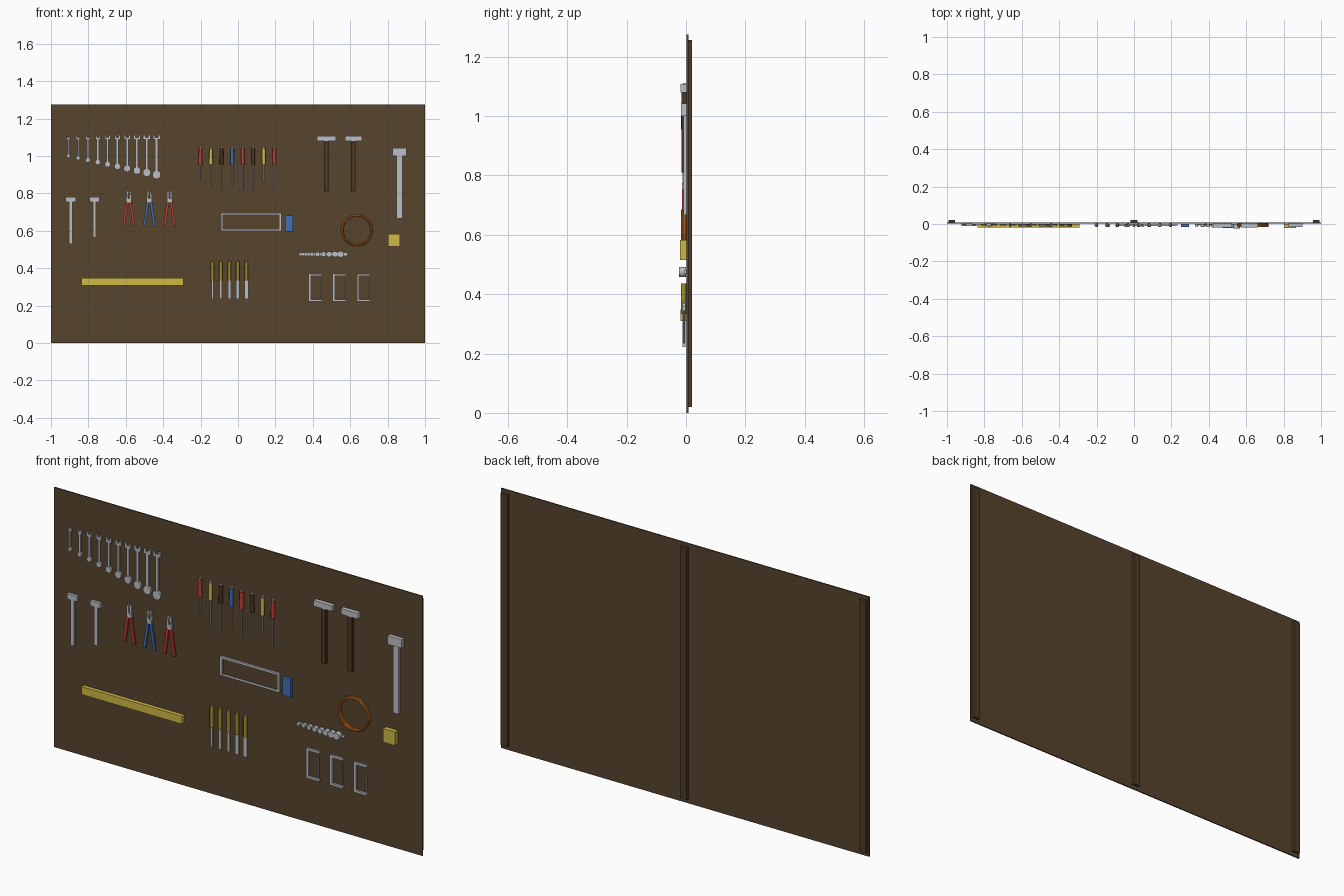
import bpy, math
from mathutils import Vector, Matrix

if "Cube" in bpy.data.objects:
    bpy.data.objects.remove(bpy.data.objects["Cube"])

COLOURS = {
    "board brown": (0.095, 0.058, 0.027), "batten brown": (0.075, 0.043, 0.022),
    "steel grey": (0.50, 0.52, 0.55), "red": (0.55, 0.045, 0.035),
    "yellow": (0.62, 0.48, 0.06), "blue": (0.05, 0.16, 0.47),
    "dark wood": (0.07, 0.035, 0.015), "orange": (0.65, 0.17, 0.02),
    "olive yellow": (0.36, 0.27, 0.025),
}
MATS = {}
for name, rgb in COLOURS.items():
    MATS[name] = bpy.data.materials.new(name)
    MATS[name].diffuse_color = (*rgb, 1)


def finish(ob, name, colour, smooth=False):
    ob.name = name
    ob.data.materials.append(MATS[colour])
    if smooth:
        bpy.ops.object.shade_smooth_by_angle(angle=math.radians(40))
    return ob


def box(name, colour, x0, x1, y0, y1, z0, z1):
    bpy.ops.mesh.primitive_cube_add(size=1)
    ob = bpy.context.object
    ob.data.transform(Matrix.Translation(((x0 + x1) / 2, (y0 + y1) / 2, (z0 + z1) / 2))
                      @ Matrix.Diagonal((x1 - x0, y1 - y0, z1 - z0, 1)))
    return finish(ob, name, colour)


def rod(name, colour, a, b, r, r2=None, sides=12):
    """Round bar from a to b, optionally tapered."""
    a, b = Vector(a), Vector(b)
    bpy.ops.mesh.primitive_cone_add(vertices=sides, radius1=r, radius2=r if r2 is None else r2,
                                    depth=(b - a).length)
    ob = bpy.context.object
    turn = (b - a).to_track_quat('Z', 'Y').to_matrix().to_4x4()
    ob.data.transform(Matrix.Translation((a + b) / 2) @ turn)
    return finish(ob, name, colour, True)


def bar(name, colour, a, b, w, y0, y1):
    """Flat bar between two (x, z) points."""
    a, b = Vector((a[0], 0, a[1])), Vector((b[0], 0, b[1]))
    ob = box(name, colour, -w / 2, w / 2, y0, y1, 0, (b - a).length)
    d = b - a
    ob.data.transform(Matrix.Translation(a) @ Matrix.Rotation(math.atan2(d.x, d.z), 4, 'Y'))
    return ob


# Board and rear battens
box("board", "board brown", -1, 1, 0.002, 0.008, 0, 1.275)
for x in (-0.974, 0, 0.974):
    box("batten", "batten brown", x - 0.018, x + 0.018, 0.008, 0.021, 0.02, 1.257)

# Combination wrenches, growing from left to right
for i in range(10):
    t = i / 9
    x, top, low = -0.907 + 0.0524 * i, 1.112, 1.0 - 0.1 * t
    r = 0.010 + 0.013 * t
    w = 0.009 + 0.006 * t
    box("wrench_shank", "steel grey", x - w / 2, x + w / 2, -0.009, -0.003, low, top - 0.017)
    rod("wrench_ring", "steel grey", (x, -0.011, low), (x, -0.001, low), r, sides=12)
    h = 0.010 + 0.010 * t
    box("wrench_jaw_base", "steel grey", x - h, x + h, -0.010, -0.002, top - 0.024, top - 0.012)
    for s in (-1, 1):
        c = x + s * h * 0.7
        box("wrench_jaw", "steel grey", c - h * 0.3, c + h * 0.3, -0.010, -0.002, top - 0.012, top)

# Screwdrivers
drivers = [("red", 0.865), ("yellow", 0.832), ("dark wood", 0.812), ("blue", 0.84),
           ("red", 0.82), ("dark wood", 0.812), ("yellow", 0.865), ("red", 0.815)]
for i, (colour, low) in enumerate(drivers):
    x = -0.201 + 0.0565 * i
    rod("screwdriver_handle", colour, (x, -0.007, 0.955), (x, -0.007, 1.04), 0.010, 0.009)
    rod("screwdriver_shaft", "steel grey", (x, -0.007, low), (x, -0.007, 0.956), 0.0035, sides=8)
    rod("screwdriver_peg", "steel grey", (x, -0.013, 1.045), (x, 0.003, 1.045), 0.005, sides=8)

# Wooden hammers
for x, w in ((0.473, 0.051), (0.617, 0.046)):
    box("hammer_handle", "dark wood", x - 0.012, x + 0.012, -0.015, 0.001, 0.81, 1.082)
    box("hammer_head", "steel grey", x - w, x + w, -0.018, 0.002, 1.08, 1.108)

# Large steel mallet and small steel hammers
for x, hw, sw, top, hh, low, y in ((0.863, 0.038, 0.016, 1.042, 0.042, 0.667, -0.017),
                                   (-0.894, 0.027, 0.009, 0.78, 0.026, 0.53, -0.012),
                                   (-0.767, 0.027, 0.009, 0.78, 0.026, 0.565, -0.012)):
    box("mallet_head", "steel grey", x - hw, x + hw, y, 0.002, top - hh, top)
    box("mallet_shaft", "steel grey", x - sw, x + sw, -0.009, 0.001, low, top - hh)

# Pliers
for x, colour in ((-0.584, "red"), (-0.474, "blue"), (-0.366, "red")):
    rod("pliers_pivot", "steel grey", (x, -0.013, 0.762), (x, -0.002, 0.762), 0.012)
    for s in (-1, 1):
        bar("pliers_handle", colour, (x + s * 0.008, 0.755), (x + s * 0.027, 0.626), 0.013, -0.013, -0.003)
        bar("pliers_jaw", "steel grey", (x + s * 0.010, 0.755), (x + s * 0.007, 0.813), 0.010, -0.011, -0.003)

# Hacksaw
for x in (-0.085, 0.226):
    box("saw_frame_side", "steel grey", x - 0.006, x + 0.006, -0.012, -0.002, 0.600, 0.694)
box("saw_frame_top", "steel grey", -0.09, 0.232, -0.012, -0.002, 0.684, 0.695)
box("saw_blade", "steel grey", -0.09, 0.232, -0.009, -0.005, 0.600, 0.611)
box("saw_handle", "blue", 0.251, 0.295, -0.015, 0.001, 0.596, 0.682)

# Coiled cable
for i, r in enumerate((0.078, 0.080, 0.078)):
    bpy.ops.mesh.primitive_torus_add(major_radius=r, minor_radius=0.005, major_segments=40,
                                     minor_segments=8, location=(0.636, -0.012 + 0.006 * i, 0.603),
                                     rotation=(math.pi / 2, 0, 0))
    finish(bpy.context.object, "cable_coil", "orange", True)

# Tape measure
box("tape_measure", "yellow", 0.803, 0.867, -0.021, 0.001, 0.515, 0.582)

# Socket rail, sockets growing to the right
box("socket_rail", "steel grey", 0.325, 0.582, -0.006, 0.001, 0.469, 0.481)
for i in range(8):
    x = 0.335 + 0.0305 * i
    rod("socket", "steel grey", (x, -0.014 - 0.0013 * i, 0.475), (x, 0, 0.475), 0.009 + 0.0012 * i)

# Clamps
for x in (0.378, 0.506, 0.635):
    box("clamp_spine", "steel grey", x, x + 0.013, -0.012, -0.002, 0.222, 0.370)
    for z in (0.222, 0.359):
        box("clamp_arm", "steel grey", x, x + 0.072, -0.012, -0.002, z, z + 0.011)
    rod("clamp_screw", "steel grey", (x + 0.066, -0.007, 0.235), (x + 0.066, -0.007, 0.345), 0.003, sides=8)
    rod("clamp_peg", "steel grey", (x + 0.004, -0.012, 0.373), (x + 0.004, 0.003, 0.373), 0.003, sides=8)

# Chisels
for i in range(5):
    x = -0.137 + 0.0455 * i
    w = 0.006 + 0.001 * i
    rod("chisel_handle", "olive yellow", (x, -0.008, 0.334), (x, -0.008, 0.436), 0.009)
    box("chisel_blade", "steel grey", x - w, x + w, -0.010, -0.005, 0.235, 0.335)

# Spirit level with its pegs
box("spirit_level", "yellow", -0.838, -0.292, -0.018, 0.001, 0.309, 0.348)
for i in range(4):
    x = -0.77 + 0.109 * i
    rod("level_peg", "steel grey", (x, -0.016, 0.365), (x, 0.003, 0.365), 0.004, sides=8)

for m in bpy.data.materials:
    if m.users and not m.is_grease_pencil:
        m.use_nodes = True
        m.node_tree.nodes["Principled BSDF"].inputs["Base Color"].default_value = m.diffuse_color
